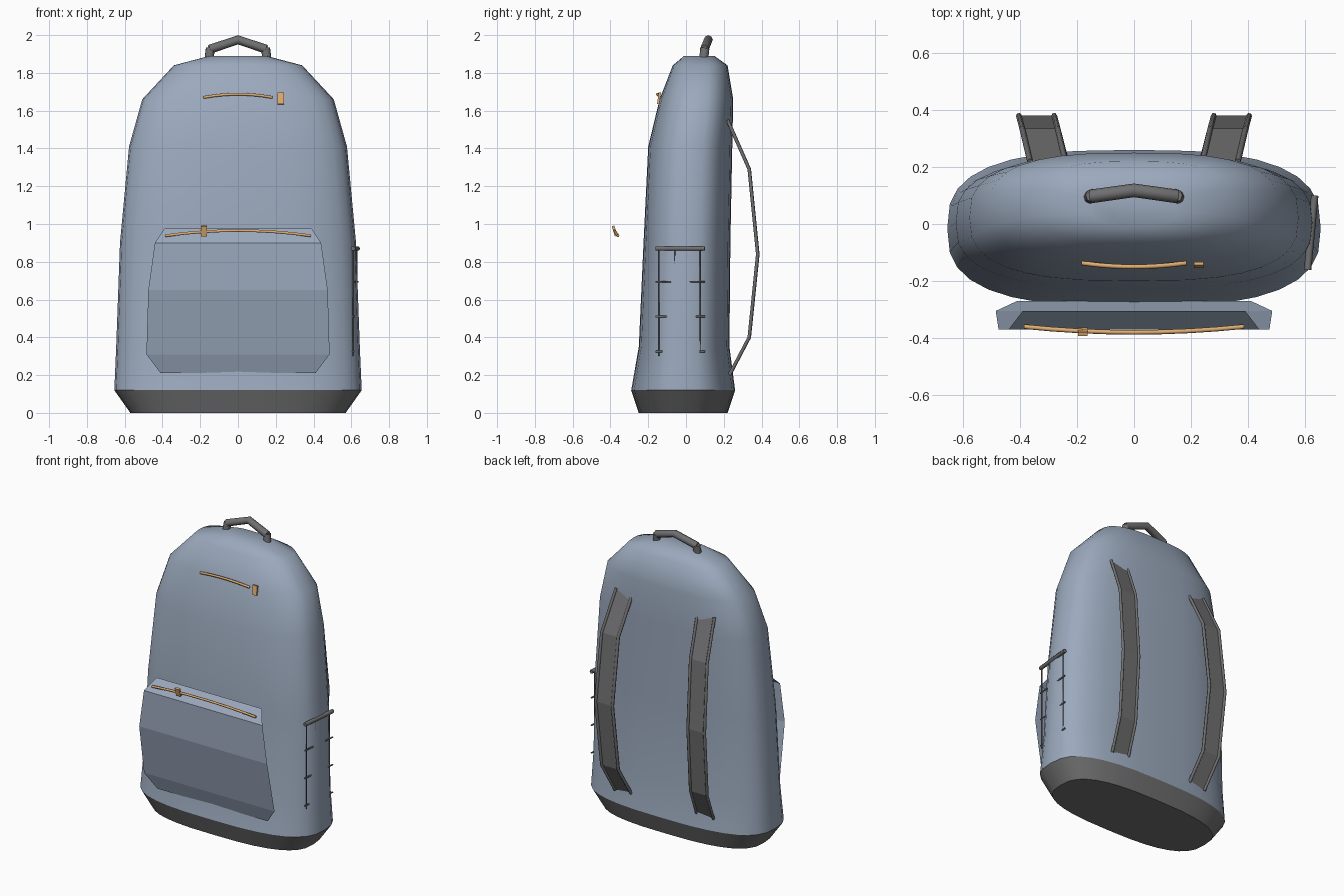
import bpy, math

if "Cube" in bpy.data.objects:
    bpy.data.objects.remove(bpy.data.objects["Cube"])


def material(name, rgb):
    m = bpy.data.materials.new(name)
    m.diffuse_color = (*rgb, 1)
    m.use_nodes = True
    m.node_tree.nodes["Principled BSDF"].inputs["Base Color"].default_value = m.diffuse_color
    return m


FABRIC = material("blue_fabric", (0.33, 0.40, 0.51))
DARK = material("dark_fabric", (0.16, 0.16, 0.165))
ORANGE = material("orange_trim", (0.75, 0.42, 0.17))


def mesh_object(name, verts, faces, mat, angle=None):
    me = bpy.data.meshes.new(name)
    me.from_pydata(verts, [], faces)
    me.materials.append(mat)
    ob = bpy.data.objects.new(name, me)
    bpy.context.collection.objects.link(ob)
    if angle is not None:
        bpy.ops.object.select_all(action='DESELECT')
        bpy.context.view_layer.objects.active = ob
        ob.select_set(True)
        bpy.ops.object.shade_smooth_by_angle(angle=math.radians(angle))
    return ob


def loft(name, rings, mat, angle, cap_low, cap_high, n=32, power=2.8):
    """Superellipse rings given as (z, half width, front y, back y)."""
    verts, faces = [], []
    for z, w, f, b in rings:
        for i in range(n):
            c, s = math.cos(2 * math.pi * i / n), math.sin(2 * math.pi * i / n)
            verts.append((w * math.copysign(abs(c) ** (2 / power), c),
                          (f + b) / 2 + (b - f) / 2 * math.copysign(abs(s) ** (2 / power), s), z))
    for r in range(len(rings) - 1):
        for i in range(n):
            j = (i + 1) % n
            faces.append((r * n + i, r * n + j, (r + 1) * n + j, (r + 1) * n + i))
    if cap_low:
        faces.append(tuple(reversed(range(n))))
    if cap_high:
        faces.append(tuple(range((len(rings) - 1) * n, len(rings) * n)))
    return mesh_object(name, verts, faces, mat, angle)


def tube(name, points, radius, mat, resolution=1):
    cu = bpy.data.curves.new(name, 'CURVE')
    cu.dimensions = '3D'
    cu.bevel_depth, cu.bevel_resolution, cu.use_fill_caps = radius, resolution, True
    sp = cu.splines.new('POLY')
    sp.points.add(len(points) - 1)
    for p, co in zip(sp.points, points):
        p.co = (*co, 1)
    cu.materials.append(mat)
    ob = bpy.data.objects.new(name, cu)
    bpy.context.collection.objects.link(ob)
    return ob


def sheet(name, rows, mat):
    """Flat-faced strip; each row is (left x, right x, y, z)."""
    verts = [(x, y, z) for l, r, y, z in rows for x in (l, r)]
    faces = [(2 * i, 2 * i + 2, 2 * i + 3, 2 * i + 1) for i in range(len(rows) - 1)]
    return mesh_object(name, verts, faces, mat)


def arc(half, y_end, y_mid, z_end, z_mid, n=8):
    pts = []
    for i in range(n + 1):
        t = 2 * i / n - 1
        k = 1 - t * t
        pts.append((t * half, y_end + (y_mid - y_end) * k, z_end + (z_mid - z_end) * k))
    return pts


def pull(name, loc, size, tilt):
    bpy.ops.mesh.primitive_cube_add(size=1, location=loc, rotation=(tilt, 0, 0))
    ob = bpy.context.object
    ob.name, ob.scale = name, size
    ob.data.materials.append(ORANGE)


# Main bag and dark base
seam = (0.12, 0.655, -0.29, 0.26)
loft("bag_body", [seam, (0.35, 0.645, -0.25, 0.23), (0.9, 0.625, -0.225, 0.235),
                  (1.41, 0.577, -0.20, 0.245), (1.66, 0.507, -0.14, 0.25),
                  (1.84, 0.34, -0.07, 0.22), (1.89, 0.15, -0.01, 0.15)], FABRIC, 70, False, True)
loft("bag_base", [(0, 0.57, -0.25, 0.22), seam], DARK, 40, True, False)

# Front pocket panel
sheet("front_pocket", [(-w, w, y, z) for w, y, z in (
    (0.41, -0.27, 0.21), (0.485, -0.305, 0.31), (0.475, -0.37, 0.65),
    (0.44, -0.37, 0.90), (0.39, -0.305, 0.975))], FABRIC)

# Zips and pulls
tube("pocket_zip", arc(0.385, -0.36, -0.38, 0.938, 0.965), 0.008, ORANGE)
pull("pocket_zip_pull", (-0.18, -0.378, 0.963), (0.034, 0.014, 0.056), 0.3)
tube("main_zip", arc(0.183, -0.137, -0.15, 1.67, 1.687), 0.008, ORANGE)
pull("main_zip_pull", (0.227, -0.143, 1.665), (0.034, 0.012, 0.062), -0.15)

# Top handle
tube("carry_handle", [(-0.15, 0.097, 1.925), (0, 0.118, 1.975), (0.15, 0.097, 1.925)],
     0.024, DARK, 2)
for s, side in ((-1, "left"), (1, "right")):
    tube("handle_foot_" + side, [(s * 0.155, 0.092, 1.86), (s * 0.146, 0.1, 1.93)], 0.024, DARK, 2)

# Shoulder straps with piped edges
STRAP = [(0.303, 0.22, 1.55), (0.33, 0.335, 1.29), (0.342, 0.38, 0.84),
         (0.33, 0.335, 0.40), (0.303, 0.23, 0.20)]
for s, side in ((-1, "left"), (1, "right")):
    sheet("strap_" + side, [(s * x - 0.062, s * x + 0.062, y, z) for x, y, z in STRAP], DARK)
    for e in (-1, 1):
        tube("strap_piping_" + side, [(s * x + e * 0.062, y, z) for x, y, z in STRAP], 0.01, DARK)

# Side net pocket: horizontal and upright cords, with a thicker rim
front, back = (0.609, -0.16), (0.634, 0.10)
tube("net_rim", [(*front, 0.87), (*back, 0.87)], 0.013, DARK)
for z in (0.325, 0.51, 0.695):
    tube("net_cord", [(*front, z), (*back, z)], 0.005, DARK)
for x, y in ((0.611, -0.145), (0.618, -0.06), (0.618, 0.005), (0.628, 0.075)):
    tube("net_upright", [(x, y, 0.30), (x, y, 0.87)], 0.004, DARK)
